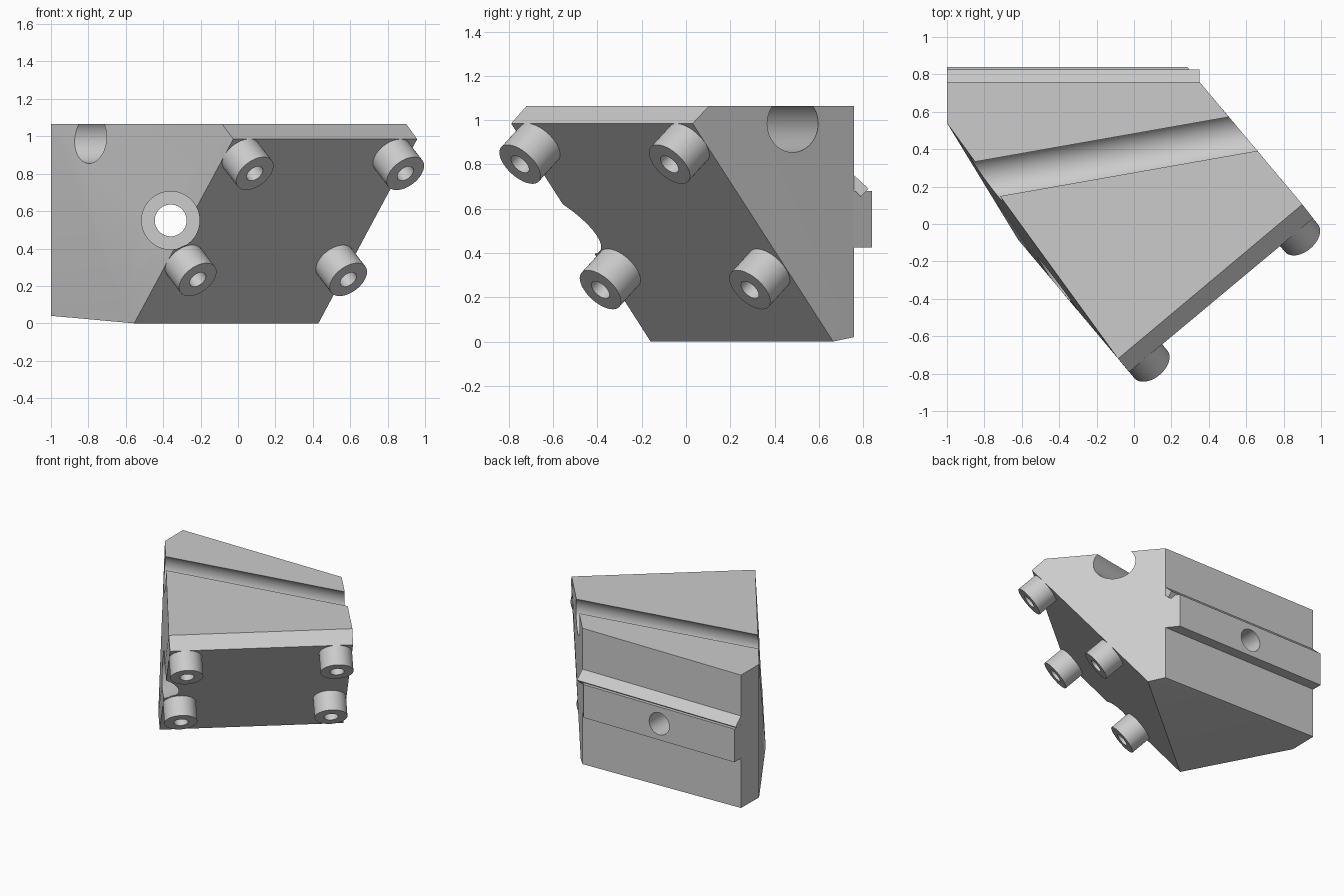
import bpy, bmesh, math
from mathutils import Vector

if "Cube" in bpy.data.objects:
    bpy.data.objects.remove(bpy.data.objects["Cube"], do_unlink=True)

grey = bpy.data.materials.new("plain_grey")
grey.use_nodes = True
colour = (0.6, 0.6, 0.6, 1)
grey.diffuse_color = colour
grey.node_tree.nodes["Principled BSDF"].inputs["Base Color"].default_value = colour


def finish(name, bm):
    bmesh.ops.recalc_face_normals(bm, faces=bm.faces)
    mesh = bpy.data.meshes.new(name)
    bm.to_mesh(mesh)
    bm.free()
    mesh.materials.append(grey)
    obj = bpy.data.objects.new(name, mesh)
    bpy.context.collection.objects.link(obj)
    return obj


def hull(name, points):
    bm = bmesh.new()
    for p in points:
        bm.verts.new(p)
    bmesh.ops.convex_hull(bm, input=bm.verts[:])
    bmesh.ops.dissolve_limit(bm, angle_limit=math.radians(0.5),
                             verts=bm.verts[:], edges=bm.edges[:])
    return finish(name, bm)


def rod(name, start, end, radius):
    start, end = Vector(start), Vector(end)
    axis = end - start
    bm = bmesh.new()
    bmesh.ops.create_cone(bm, cap_ends=True, segments=64, radius1=radius,
                          radius2=radius, depth=axis.length)
    obj = finish(name, bm)
    obj.rotation_euler = axis.to_track_quat('Z', 'Y').to_euler()
    obj.location = (start + end) / 2
    obj.hide_render = True
    return obj


def select_only(obj):
    bpy.ops.object.select_all(action='DESELECT')
    obj.select_set(True)
    bpy.context.view_layer.objects.active = obj


def cut(obj, cutters):
    select_only(obj)
    for c in cutters:
        mod = obj.modifiers.new(c.name, 'BOOLEAN')
        mod.operation = 'DIFFERENCE'
        mod.solver = 'EXACT'
        mod.object = c
        bpy.ops.object.modifier_apply(modifier=mod.name)


def smooth(obj):
    select_only(obj)
    bpy.ops.object.shade_smooth_by_angle(angle=math.radians(20))


# Main wedge block with leaning front face and chamfered top edge
TOP = 1.065
block = hull("wedge_block", [
    (-0.085, -0.72, TOP), (0.9, 0.105, TOP),           # top front edge
    (-0.025, -0.79, 0.985), (0.958, 0.03, 0.985),      # chamfer foot
    (-0.555, -0.16, 0), (0.43, 0.665, 0),              # bottom front edge
    (0.35, 0.76, TOP), (0.35, 0.76, 0.02),             # back corner
    (-1, 0.76, TOP), (-1, 0.76, 0.043),                # far back corner
    (-1, 0.54, TOP), (-1, 0.54, 0.04),                 # side strip
    (-0.62, -0.083, 0.09)])

# Rear rail, trimmed flush with the slanted side
rail = hull("rear_rail", [(x, y, z) for z in (0.425, 0.68)
                          for x, y in ((-1, 0.755), (-1, 0.84),
                                       (0.285, 0.84), (0.352, 0.755))])

# Slanted lip above the rail
lip = hull("rail_lip", [(x, y, z) for x in (-1, 0.35)
                        for y, z in ((0.755, 0.755), (0.755, 0.69),
                                     (0.79, 0.655), (0.825, 0.69))])

# Top groove, bolt hole and counterbore
mid = Vector((0, 0.379, 0.985))
along = Vector((math.cos(math.radians(10)), math.sin(math.radians(10)), 0))
groove = rod("groove_cutter", mid - along * 2, mid + along * 2, 0.13)
hole = rod("bolt_hole_cutter", (-0.36, -1.5, 0.55), (-0.36, 1.5, 0.55), 0.085)
bore = rod("counterbore_cutter", (-0.36, -1.5, 0.55), (-0.36, 0.45, 0.55), 0.155)
cut(block, [groove, hole, bore])
cut(rail, [hole])
for c in (groove, hole, bore):
    bpy.data.objects.remove(c, do_unlink=True)
smooth(block)
smooth(rail)

# Four hollow pegs standing square on the leaning face
normal = Vector((0.493, -0.587, -0.642)).normalized()
across = Vector((0.805, 0.675, 0))
down = Vector((-0.305, 0.363, -0.567))
first = Vector((0.016, -0.662, 0.897))
LENGTH = 0.15
profile = [(0, 0.01), (0.05, 0.01), (0.05, LENGTH),
           (0.115, LENGTH), (0.115, -0.01), (0, -0.01)]
for row, height in enumerate(("upper", "lower")):
    for col, side in enumerate(("right", "left")):
        bm = bmesh.new()
        verts = [bm.verts.new((r, 0, z)) for r, z in profile]
        edges = [bm.edges.new(pair) for pair in zip(verts, verts[1:])]
        bmesh.ops.spin(bm, geom=verts + edges, cent=(0, 0, 0), axis=(0, 0, 1),
                       angle=math.tau, steps=48)
        bmesh.ops.remove_doubles(bm, verts=bm.verts[:], dist=0.0001)
        peg = finish(f"{height}_{side}_peg", bm)
        peg.location = first + across * col + down * row
        peg.rotation_euler = normal.to_track_quat('Z', 'Y').to_euler()
        smooth(peg)
